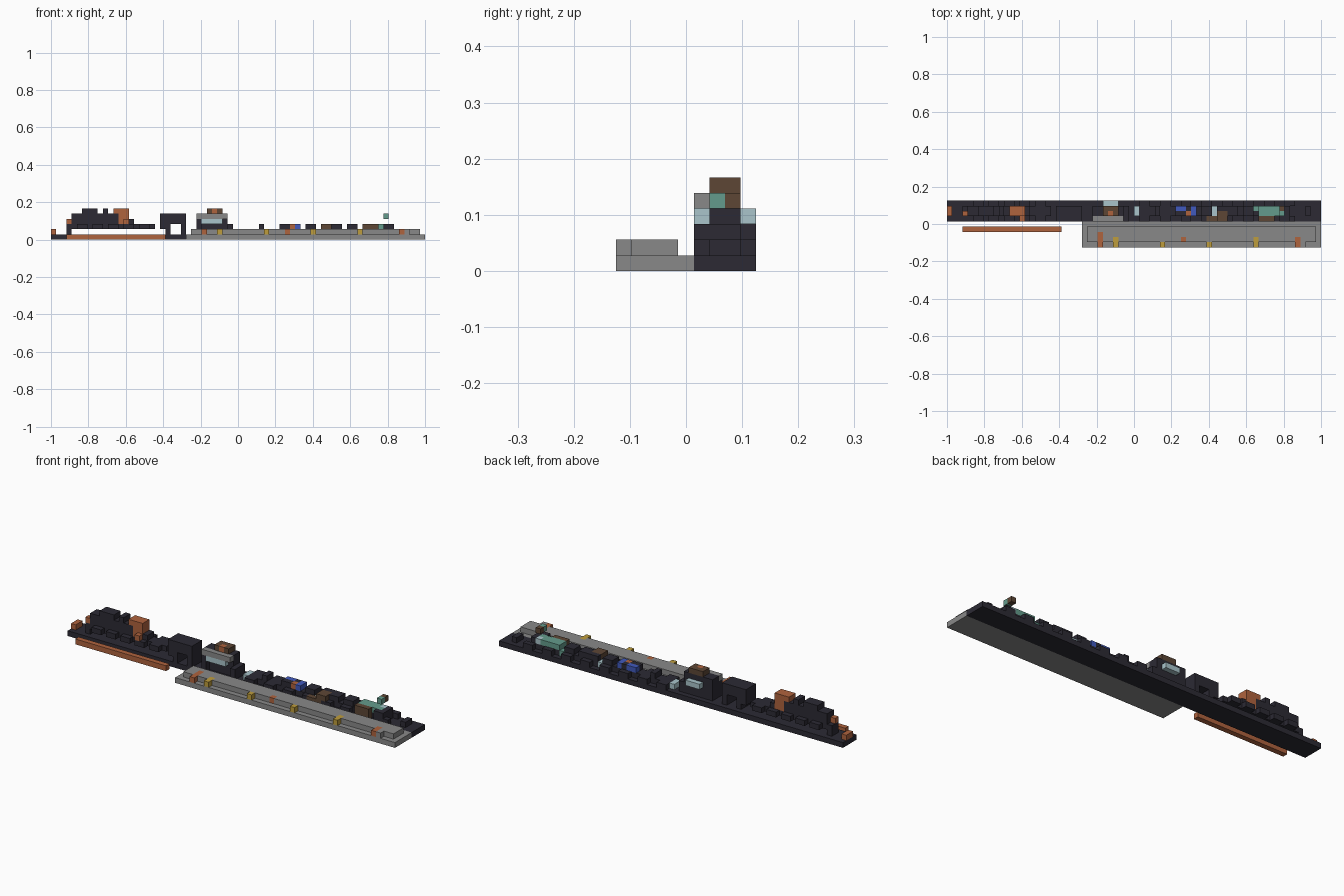
import bpy, bmesh
from mathutils import Vector

if "Cube" in bpy.data.objects:
    bpy.data.objects.remove(bpy.data.objects["Cube"])

V = 2 / 72                      # one block; the model is 72 x 9 x 6 blocks
COLOURS = {
    "charcoal": (.025, .023, .034), "stone_grey": (.25, .25, .25),
    "rust_orange": (.43, .125, .048), "wood_brown": (.11, .062, .036),
    "pale_glass": (.40, .56, .60), "teal": (.127, .33, .262),
    "blue": (.053, .102, .51), "yellow": (.52, .34, .045)}
mats = {}
for n, c in COLOURS.items():
    mats[n] = bpy.data.materials.new(n)
    mats[n].diffuse_color = (*c, 1)

cells = {}                      # block position -> (part, colour)


def box(part, colour, x, y, z):
    """Fill an inclusive range of blocks; each range is (first, last) or one number."""
    rng = [range(r, r + 1) if isinstance(r, int) else range(r[0], r[1] + 1) for r in (x, y, z)]
    for i in rng[0]:
        for j in rng[1]:
            for k in rng[2]:
                cells[i, j, k] = (part, colour)


D, G, O, B, P, T, U, Y = COLOURS

# ground strip, platform and loose rail
box("track_base", D, (0, 71), (5, 8), 0)
box("platform", G, (26, 71), (0, 4), 0)
box("platform", G, (27, 70), (1, 3), 1)
box("front_rail", O, (3, 21), 3, 0)

# platform posts and markers
for i in (32, 41, 50, 59):
    box("platform_posts", Y, i, 0, 1)
for i in (32, 59):
    box("platform_posts", Y, i, 1, 1)
box("platform_markers", O, 29, (0, 2), 1)
box("platform_markers", O, 45, 1, 1)
box("platform_markers", O, 67, (0, 1), 1)
box("platform_markers", G, 68, 0, 1)

# engine: raised chassis, boiler, chimneys, cab
box("engine_steps", O, 0, (6, 7), 1)
box("engine_steps", D, 3, (6, 7), (1, 2))
box("engine_steps", O, 3, 6, 3)
box("engine_chassis", D, (4, 19), (6, 7), 2)
for i in range(5, 19, 3):
    box("engine_wheels", D, (i, i + 1), 5, 2)
    box("engine_wheels", D, (i, i + 1), 8, 2)
box("engine_boiler", D, (4, 12), (6, 7), (3, 4))
box("engine_chimneys", D, (6, 8), (6, 7), 5)
box("engine_chimneys", D, 10, (6, 7), 5)
box("engine_cab", O, (13, 14), (6, 7), (3, 4))
box("engine_cab", O, (12, 14), (6, 7), 5)
box("engine_cab", O, 14, 5, 3)
box("engine_cab", D, 15, (6, 7), 3)

# tender standing on legs
box("tender", D, (21, 25), (5, 7), (3, 4))
box("tender_legs", D, (21, 22), (5, 7), 2)
box("tender_legs", D, 22, (5, 7), 1)
box("tender_legs", D, 25, (5, 7), (1, 2))

# cabin with windows, eave and roof
box("cabin", D, (28, 33), (6, 7), (1, 4))
box("cabin", D, 28, 5, (1, 3))
box("cabin", D, 34, (5, 7), (1, 2))
box("cabin_windows", P, (29, 32), 5, 3)
box("cabin_windows", P, (30, 32), 8, 3)
box("cabin_eave", G, (28, 33), 5, 4)
box("cabin_roof", B, (30, 32), (6, 7), 5)
box("cabin_roof", O, 31, 6, 5)

# low wagons with side blocks
box("wagon_bed", D, (36, 65), (6, 7), 1)
for i in range(37, 66, 4):
    box("wagon_side_blocks", D, (i, i + 1), 5, 1)
    box("wagon_side_blocks", D, (i, i + 1), 8, 1)
box("wagon_windows", P, 36, (6, 7), 1)
box("end_buffer", D, 69, (6, 7), 1)

# wagon loads
for a, b in ((40, 40), (44, 47), (49, 50), (52, 55), (57, 58), (60, 62), (64, 65)):
    box("wagon_loads", D, (a, b), (6, 7), 2)
box("wagon_loads", D, (64, 65), 5, (1, 2))
box("blue_load", U, (44, 45), 7, 2)
box("blue_load", U, 47, (6, 7), 2)
box("blue_load", O, 46, 6, 2)
box("brown_crates", B, (50, 52), 5, 1)
box("brown_crates", B, (52, 53), (5, 6), 2)
box("brown_crates", B, (60, 62), 5, (1, 2))
box("wagon_windows", P, 51, (6, 7), 1)
box("teal_load", T, (60, 64), (6, 7), 2)
box("teal_load", T, 59, 7, 1)
box("teal_load", P, 64, 7, 2)
box("teal_flag", T, 64, 6, 4)
box("teal_flag", B, 64, 7, 4)

# the six faces of a block: normal plus two edge directions
DIRS = []
for a in range(3):
    for s in (-1, 1):
        n, u, w = Vector(), Vector(), Vector()
        n[a], u[(a + 1) % 3], w[(a + 2) % 3] = s, 1, s
        DIRS.append((n, u, w))

# one mesh per part, outer faces only
for part in dict.fromkeys(p for p, _ in cells.values()):
    bm = bmesh.new()
    used = list(dict.fromkeys(c for p, c in cells.values() if p == part))
    for pos, (p, colour) in cells.items():
        if p != part:
            continue
        for n, u, w in DIRS:
            if tuple(int(pos[a] + n[a]) for a in range(3)) in cells:
                continue
            c = Vector(pos) + Vector((.5, .5, .5)) + n / 2
            quad = [c + (u * a + w * b) / 2 for a, b in ((-1, -1), (1, -1), (1, 1), (-1, 1))]
            f = bm.faces.new([bm.verts.new((q - Vector((36, 4.5, 0))) * V) for q in quad])
            f.material_index = used.index(colour)
    bmesh.ops.remove_doubles(bm, verts=bm.verts, dist=1e-5)
    bmesh.ops.dissolve_limit(bm, angle_limit=.01, verts=bm.verts, edges=bm.edges, delimit={'MATERIAL'})
    me = bpy.data.meshes.new(part)
    bm.to_mesh(me)
    bm.free()
    for c in used:
        me.materials.append(mats[c])
    bpy.context.collection.objects.link(bpy.data.objects.new(part, me))

for m in bpy.data.materials:
    if m.users and not m.is_grease_pencil:
        m.use_nodes = True
        m.node_tree.nodes["Principled BSDF"].inputs["Base Color"].default_value = m.diffuse_color
